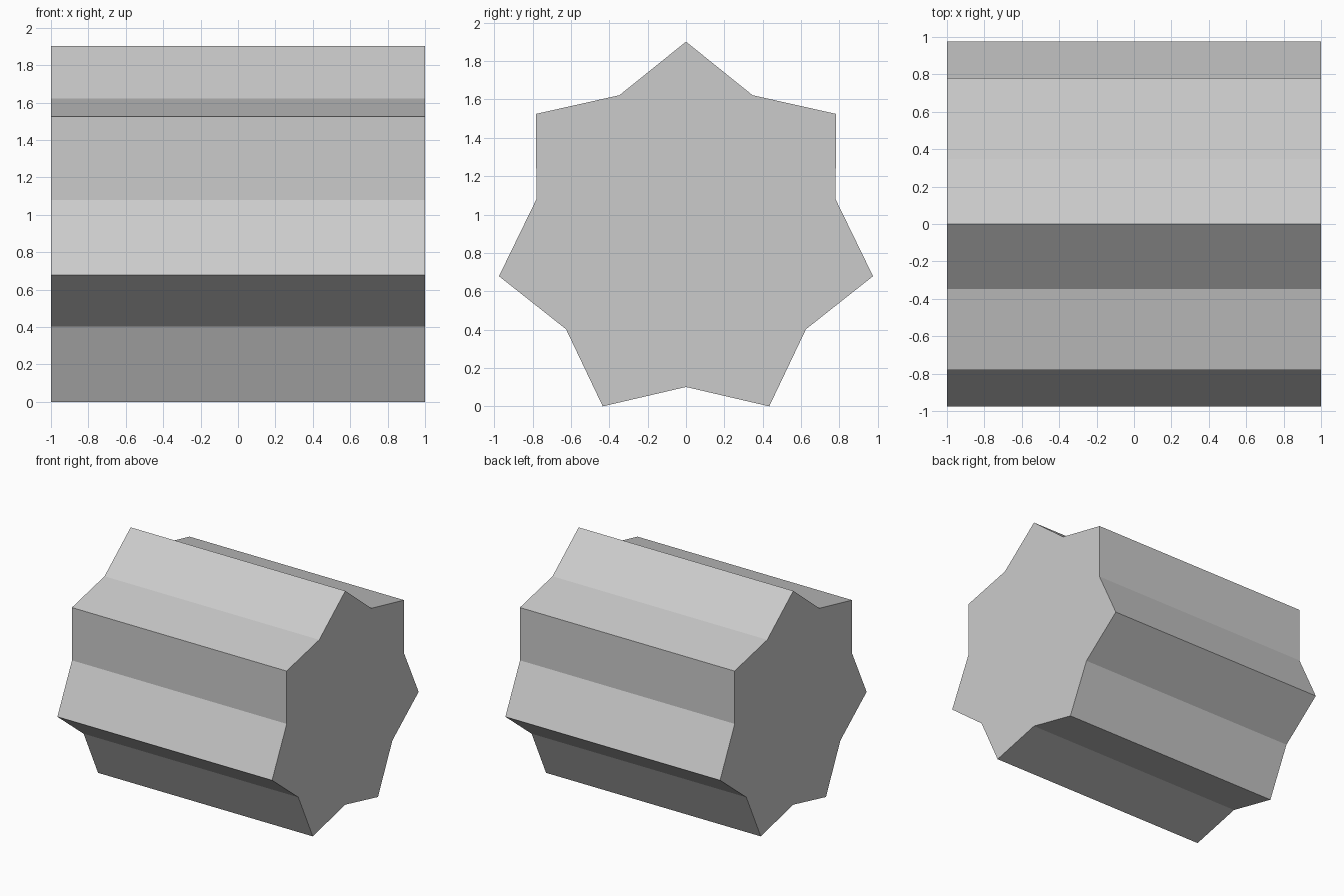
import bpy, bmesh
from math import sin, cos, pi

if "Cube" in bpy.data.objects:
    bpy.data.objects.remove(bpy.data.objects["Cube"])

POINTS, OUTER, INNER, LENGTH = 7, 1.0, 0.8, 2.0
CENTRE_Z = OUTER * cos(pi / POINTS)  # the two lowest tips rest on z = 0

bm = bmesh.new()

# Star cross-section in the YZ plane, one tip pointing up
profile = []
for i in range(2 * POINTS):
    r = INNER if i % 2 else OUTER
    a = i * pi / POINTS
    profile.append(bm.verts.new((-LENGTH / 2, r * sin(a), CENTRE_Z + r * cos(a))))
cap = bm.faces.new(profile)

# Extrude along X into a closed prism
ext = bmesh.ops.extrude_face_region(bm, geom=[cap], use_keep_orig=True)
moved = [g for g in ext["geom"] if isinstance(g, bmesh.types.BMVert)]
bmesh.ops.translate(bm, verts=moved, vec=(LENGTH, 0, 0))
bmesh.ops.recalc_face_normals(bm, faces=bm.faces)

mesh = bpy.data.meshes.new("star_prism")
bm.to_mesh(mesh)
bm.free()
bpy.context.collection.objects.link(bpy.data.objects.new("star_prism", mesh))
